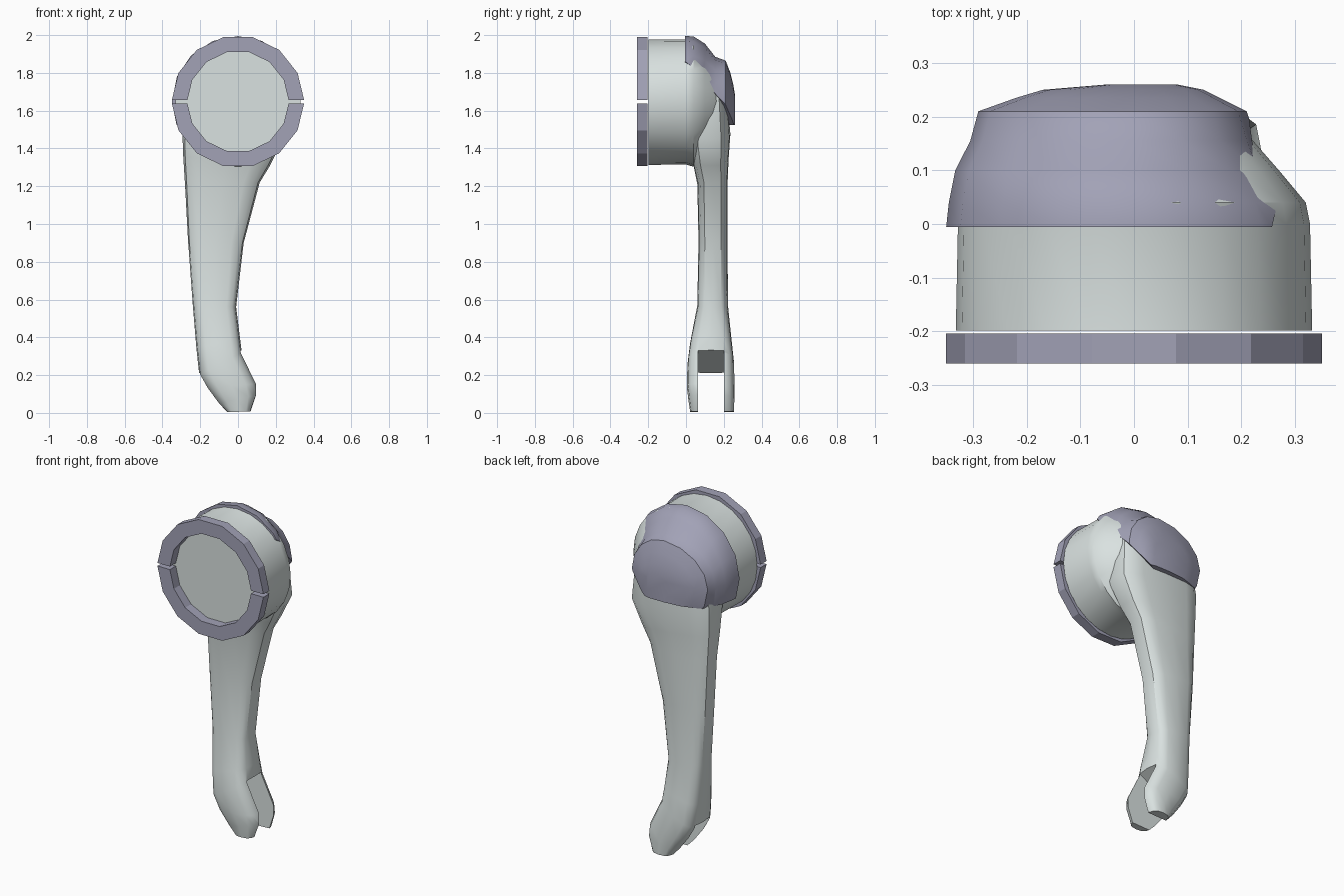
import bpy, bmesh
from math import sin, cos, pi, radians
from mathutils import Vector

if "Cube" in bpy.data.objects:
    bpy.data.objects.remove(bpy.data.objects["Cube"])

CZ = 1.648  # height of the shoulder axis


def material(name, col):
    m = bpy.data.materials.new(name)
    m.diffuse_color = (*col, 1)
    m.use_nodes = True
    m.node_tree.nodes["Principled BSDF"].inputs["Base Color"].default_value = m.diffuse_color
    return m


PALE = material("pale_grey", (0.70, 0.76, 0.75))
VIOLET = material("violet_grey", (0.36, 0.36, 0.47))


def finish(name, bm, mat, angle=35):
    bmesh.ops.recalc_face_normals(bm, faces=bm.faces)
    me = bpy.data.meshes.new(name)
    bm.to_mesh(me)
    bm.free()
    ob = bpy.data.objects.new(name, me)
    bpy.context.collection.objects.link(ob)
    me.materials.append(mat)
    smooth(ob, angle)
    return ob


def smooth(ob, angle):
    bpy.ops.object.select_all(action='DESELECT')
    ob.select_set(True)
    bpy.context.view_layer.objects.active = ob
    bpy.ops.object.shade_smooth_by_angle(angle=radians(angle))


def loft(rings, closed=True):
    """Skin a list of equal-length point rings and cap both ends."""
    bm = bmesh.new()
    vs = [[bm.verts.new(p) for p in r] for r in rings]
    n = len(vs[0])
    for a, b in zip(vs, vs[1:]):
        for i in range(n):
            j = (i + 1) % n
            bm.faces.new((a[i], a[j], b[j], b[i]))
    bm.faces.new(vs[0])
    bm.faces.new(vs[-1])
    return bm


def oval(y, xl, xr, zb, zt, n):
    """Ring across the y axis, with its own reach on each of four sides."""
    pts = []
    for i in range(n):
        c, s = cos(2 * pi * i / n), sin(2 * pi * i / n)
        pts.append((c * (xr if c > 0 else -xl), y, CZ + s * (zt - CZ if s > 0 else CZ - zb)))
    return pts


# Round shoulder housing, its back hidden under the cap
housing = [(-0.198, .332, .335), (0.0, .328, .333), (0.04, .32, .345),
           (0.10, .27, .27), (0.18, .20, .20), (0.22, .13, .14)]
finish("shoulder_housing",
       loft([oval(y, -rx, rx, CZ - rz, CZ + rz - .005, 24) for y, rx, rz in housing]), PALE)


# Split collar ring: two mirrored halves
def collar_half(name, sign):
    gap, n = 0.009, 7
    bm = bmesh.new()
    cols = []
    for i in range(n + 1):
        a = pi * i / n
        col = []
        for r, y in ((.35, -.26), (.35, -.204), (.268, -.204), (.268, -.26)):
            z = max(sin(a) * r, gap)
            col.append(bm.verts.new((cos(a) * r, y, CZ + sign * z)))
        cols.append(col)
    for a, b in zip(cols, cols[1:]):
        for k in range(4):
            m = (k + 1) % 4
            bm.faces.new((a[k], a[m], b[m], b[k]))
    bm.faces.new(cols[0])
    bm.faces.new(cols[-1])
    finish(name, bm, VIOLET, 20)


collar_half("collar_upper", 1)
collar_half("collar_lower", -1)

# Arm: sections given by left (x, z), right (x, z) and y range
sections = [
    (-.27, 1.70, .22, 1.72, .02, .215),
    (-.295, 1.50, .24, 1.45, .01, .235),
    (-.29, 1.36, .17, 1.31, .035, .225),
    (-.28, 1.20, .115, 1.22, .06, .22),
    (-.265, .92, .03, .90, .066, .22),
    (-.24, .58, -.01, .56, .06, .222),
    (-.22, .34, .01, .40, .022, .243),
    (-.205, .20, .02, .32, .008, .255),
    (-.165, .13, .10, .155, .004, .256),
    (-.105, .05, .10, .095, .012, .256),
    (-.06, .004, .07, .008, .022, .254),
]


def arm_ring(xl, zl, xr, zr, y0, y1, n=16, e=0.6):
    left, right = Vector((xl, 0, zl)), Vector((xr, 0, zr))
    mid, half = (left + right) / 2, (right - left) / 2
    pts = []
    for i in range(n):
        c, s = cos(2 * pi * i / n), sin(2 * pi * i / n)
        c = abs(c) ** e * (1 if c > 0 else -1)
        s = abs(s) ** e * (1 if s > 0 else -1)
        p = mid + half * c
        pts.append((p.x, (y0 + y1) / 2 + (y1 - y0) / 2 * s, p.z))
    return pts


arm = finish("upper_arm", loft([arm_ring(*s) for s in sections]), PALE)

# Slanted slot that leaves two elbow prongs
slot_profile = [(-.5, .05), (.4, .54), (.4, -.2), (-.5, -.2)]
slot = finish("slot_cutter",
              loft([[(x, y, z) for x, z in slot_profile] for y in (.064, .20)]), PALE)
slot.hide_render = True
cut = arm.modifiers.new("slot", 'BOOLEAN')
cut.object, cut.operation, cut.solver = slot, 'DIFFERENCE', 'EXACT'
dg = bpy.context.evaluated_depsgraph_get()
arm.data = bpy.data.meshes.new_from_object(arm.evaluated_get(dg))
arm.modifiers.clear()
bpy.data.objects.remove(slot)
smooth(arm, 35)

# Armoured shoulder cap: dome sliced by a slanted plane and a level one
dome = [(-.006, -.35, .335, 1.30, 1.995), (.04, -.345, .32, 1.30, 1.993),
        (.10, -.333, .25, 1.31, 1.955), (.155, -.305, .228, 1.33, 1.885),
        (.21, -.29, .21, 1.38, 1.865), (.235, -.22, .16, 1.40, 1.80),
        (.25, -.17, .13, 1.42, 1.74), (.26, -.05, .08, 1.45, 1.68)]
bm = loft([oval(*d, 16) for d in dome])
for co, no in (((-.3, 0, 1.53), (-.085, .136, .145)), ((0, 0, 1.525), (0, 0, 1))):
    geom = bm.verts[:] + bm.edges[:] + bm.faces[:]
    res = bmesh.ops.bisect_plane(bm, geom=geom, plane_co=co, plane_no=no, clear_inner=True)
    edges = [g for g in res["geom_cut"] if isinstance(g, bmesh.types.BMEdge)]
    bmesh.ops.holes_fill(bm, edges=edges, sides=0)
finish("shoulder_cap", bm, VIOLET, 40)
